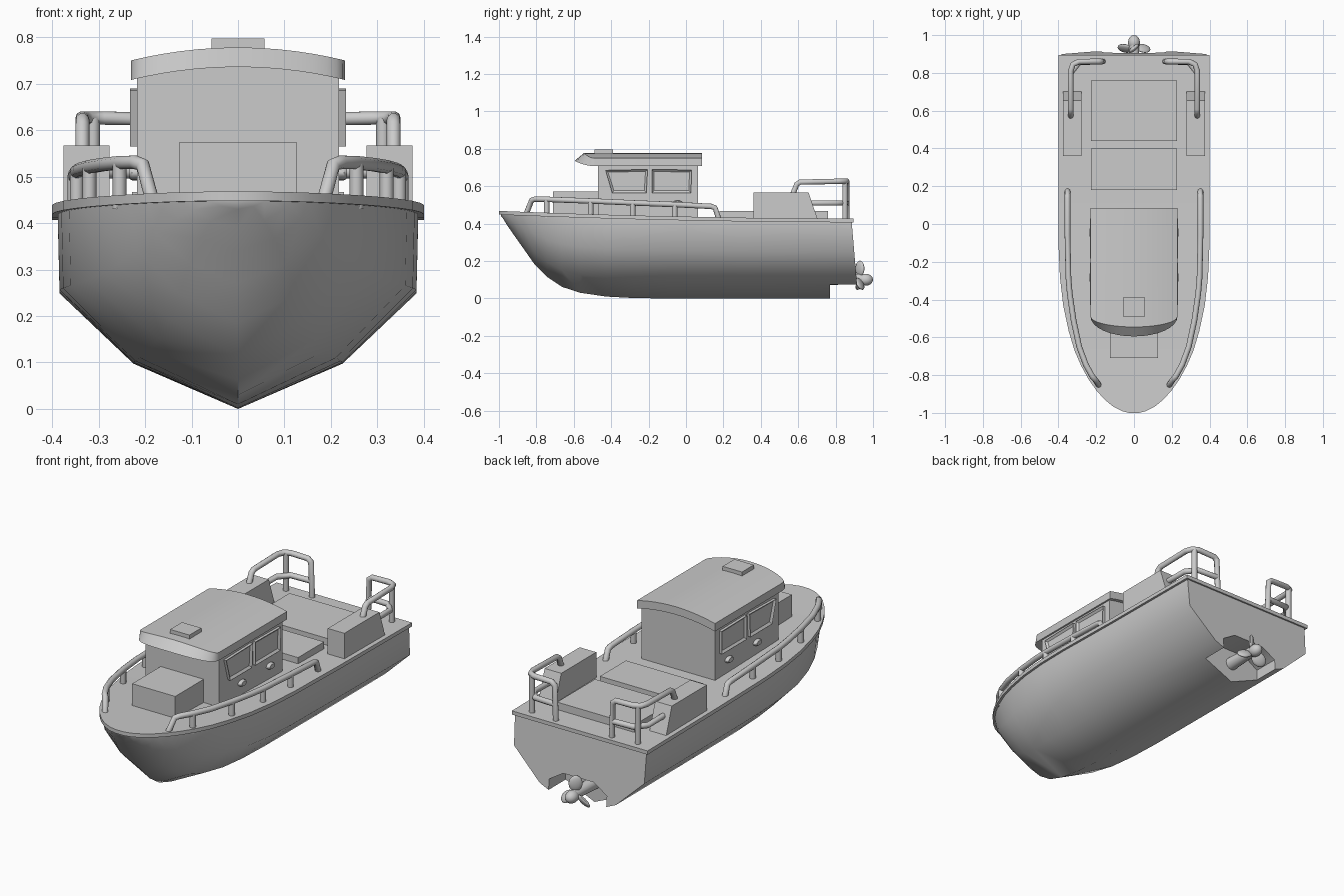
import bpy, bmesh
from math import sin, cos, pi, radians
from mathutils import Matrix, Vector

if "Cube" in bpy.data.objects:
    bpy.data.objects.remove(bpy.data.objects["Cube"])


def finish(name, bm, angle=None, mirror=False):
    bmesh.ops.recalc_face_normals(bm, faces=bm.faces)
    me = bpy.data.meshes.new(name)
    bm.to_mesh(me)
    bm.free()
    ob = bpy.data.objects.new(name, me)
    bpy.context.collection.objects.link(ob)
    bpy.ops.object.select_all(action='DESELECT')
    ob.select_set(True)
    bpy.context.view_layer.objects.active = ob
    if mirror:
        ob.modifiers.new("mirror", 'MIRROR').use_mirror_merge = False
        bpy.ops.object.modifier_apply(modifier="mirror")
    if angle:
        bpy.ops.object.shade_smooth_by_angle(angle=radians(angle))
    return ob


def loft(name, rings, angle=None, mirror=False):
    bm = bmesh.new()
    vs = [[bm.verts.new(p) for p in r] for r in rings]
    n = len(vs[0])
    for a, b in zip(vs, vs[1:]):
        for i in range(n):
            bm.faces.new((a[i], a[(i + 1) % n], b[(i + 1) % n], b[i]))
    bm.faces.new(vs[0])
    bm.faces.new(vs[-1])
    return finish(name, bm, angle, mirror)


def box(name, x0, x1, y0, y1, z0, z1, mirror=False):
    ring = lambda z: [(x0, y0, z), (x1, y0, z), (x1, y1, z), (x0, y1, z)]
    return loft(name, [ring(z0), ring(z1)], mirror=mirror)


def tubes(name, paths, r=0.015):
    cu = bpy.data.curves.new(name, 'CURVE')
    cu.dimensions = '3D'
    cu.bevel_depth = r
    cu.bevel_resolution = 3
    cu.use_fill_caps = True
    for s in (-1, 1):
        for path in paths:
            sp = cu.splines.new('POLY')
            sp.points.add(len(path) - 1)
            for p, (x, y, z) in zip(sp.points, path):
                p.co = (s * x, y, z, 1)
    ob = bpy.data.objects.new(name, cu)
    bpy.context.collection.objects.link(ob)
    return ob


def deck_z(y):
    return 0.437 - 0.021 * y + 0.01 * y * y


# hull: stations of (y, deck half width, keel height)
stations = [(-1, .025, .44), (-.99, .065, .43), (-.965, .112, .39), (-.93, .155, .34),
            (-.88, .2, .27), (-.82, .242, .185), (-.75, .28, .115), (-.67, .315, .062),
            (-.57, .345, .03), (-.43, .375, .01), (-.28, .392, .002), (-.1, .4, 0),
            (.3, .4, 0), (.885, .4, 0)]
rings = []
for y, w, k in stations:
    t = min(1, (y + 1) / .5)
    top = deck_z(y) - .012
    half = [(w * .97, top), (w * (.86 + .1 * t), k + .6 * (top - k)),
            (w * (.5 + .062 * t), k + .235 * (top - k))]
    prof = half + [(0, k)] + [(-x, z) for x, z in reversed(half)]
    rake = .085 if y > .8 else 0
    rings.append([(x, (y * .99 if y < 0 else y) + rake * (.42 - z), z) for x, z in prof])
hull = loft("hull", rings)

# propeller tunnel cut into the hull
tunnel = [(.17, -.1), (.17, .13), (.09, .18), (-.09, .18), (-.17, .13), (-.17, -.1)]
cutter = loft("tunnel_cutter", [[(x, y, z) for x, z in tunnel] for y in (.77, 1.1)])
cutter.hide_render = True
mod = hull.modifiers.new("tunnel", 'BOOLEAN')
mod.operation = 'DIFFERENCE'
mod.object = cutter
bpy.ops.object.select_all(action='DESELECT')
hull.select_set(True)
bpy.context.view_layer.objects.active = hull
bpy.ops.object.modifier_apply(modifier="tunnel")
bpy.data.objects.remove(cutter)
bpy.ops.object.shade_smooth_by_angle(angle=radians(50))

# deck with its projecting rim
loft("deck", [[(-w, y, deck_z(y)), (w, y, deck_z(y)), (w, y, deck_z(y) - .02), (-w, y, deck_z(y) - .02)]
              for y, w, k in stations[:-1] + [(.895, .4, 0)]], 40)

# cabin and arched roof
wall = [(-.217, .42), (.217, .42), (.217, .722), (.11, .745), (0, .755), (-.11, .745), (-.217, .722)]
loft("cabin", [[(x, y, z) for x, z in wall] for y in (-.47, .065)])
rings = []
for i in range(17):
    a = -pi / 2 + pi * i / 16
    x, c = .23 * sin(a), cos(a)
    z = .75 + .028 * c * c
    rings.append([(x, .085, z), (x, -.49 - .055 * c, z), (x, -.49 - .105 * c, z - .042), (x, .085, z - .042)])
loft("cabin_roof", rings, 35)
box("roof_hatch", -.057, .057, -.49, -.39, .76, .797)

# side windows: raised frame with recessed pane
for name, pts in (("front_window", [(-.43, .685), (-.205, .69), (-.212, .565), (-.395, .565)]),
                  ("rear_window", [(-.183, .69), (.03, .687), (.027, .565), (-.183, .565)])):
    bm = bmesh.new()
    f = bm.faces.new([bm.verts.new((.21, y, z)) for y, z in pts])
    ext = bmesh.ops.extrude_face_region(bm, geom=[f])["geom"]
    bmesh.ops.translate(bm, verts=[v for v in ext if isinstance(v, bmesh.types.BMVert)], vec=(.022, 0, 0))
    bmesh.ops.recalc_face_normals(bm, faces=bm.faces)
    outer = max(bm.faces, key=lambda q: q.calc_center_median().x)
    bmesh.ops.inset_region(bm, faces=[outer], thickness=.016, depth=0)
    bmesh.ops.translate(bm, verts=outer.verts, vec=(-.01, 0, 0))
    finish(name, bm, mirror=True)

# small oval vents under the windows
for i, y in enumerate((-.283, -.045)):
    ring = lambda x, s: [(x, y + s * .028 * cos(j * pi / 8), .508 + s * .016 * sin(j * pi / 8)) for j in range(16)]
    loft(f"side_vent_{i}", [ring(.21, 1), ring(.228, 1), ring(.235, .75)], 40, True)

# deck boxes and lockers
box("fore_box", -.127, .127, -.71, -.465, .43, .573)
box("mid_hatch", -.228, .228, .18, .4, .42, .467)
box("aft_hatch", -.228, .228, .44, .76, .42, .467)
locker = [(.36, .42), (.705, .42), (.655, .567), (.36, .567)]
loft("side_locker", [[(x, y, z) for y, z in locker] for x in (.277, .375)], mirror=True)

# bow rails with posts
rail = [(.185, -.855, .45), (.205, -.825, .525), (.222, -.805, .531), (.255, -.745, .53), (.29, -.65, .526),
        (.32, -.51, .521), (.34, -.37, .515), (.347, -.285, .511), (.352, -.06, .502), (.352, .135, .492),
        (.352, .155, .485), (.352, .175, .425)]
posts = [[p, (p[0], p[1], .43)] for p in (rail[3], rail[5], rail[7], rail[8])]
tubes("bow_rail", [rail] + posts)

# stern rails with middle bar and corner post
upper = [(.335, .572, .56), (.335, .592, .61), (.335, .61, .622), (.335, .81, .626), (.323, .845, .626),
         (.29, .86, .626), (.19, .86, .624), (.172, .86, .61), (.165, .86, .42)]
middle = [(.335, .67, .51), (.335, .8, .51), (.29, .855, .51), (.168, .86, .51)]
tubes("stern_rail", [upper, middle, [(.312, .85, .626), (.312, .85, .42)]])

# propeller: shaft, rounded hub and three pitched blades
bm = bmesh.new()
bmesh.ops.create_cone(bm, cap_ends=True, segments=16, radius1=.035, radius2=.025, depth=.2,
                      matrix=Matrix.Translation((0, .85, .105)) @ Matrix.Rotation(-pi / 2, 4, 'X'))
bmesh.ops.create_uvsphere(bm, u_segments=16, v_segments=10, radius=1,
                          matrix=Matrix.Translation((0, .96, .1)) @ Matrix.Diagonal((.032, .04, .032, 1)))
for i in range(3):
    m = (Matrix.Translation((0, .93, .105)) @ Matrix.Rotation(i * 2 * pi / 3, 4, 'Y')
         @ Matrix.Translation((0, 0, .055)) @ Matrix.Rotation(radians(40), 4, 'Z')
         @ Matrix.Diagonal((.034, .013, .042, 1)))
    bmesh.ops.create_uvsphere(bm, u_segments=16, v_segments=10, radius=1, matrix=m)
finish("propeller", bm, 50)

# turn the rail curves into meshes
bpy.ops.object.select_all(action='SELECT')
bpy.ops.object.convert(target='MESH')
